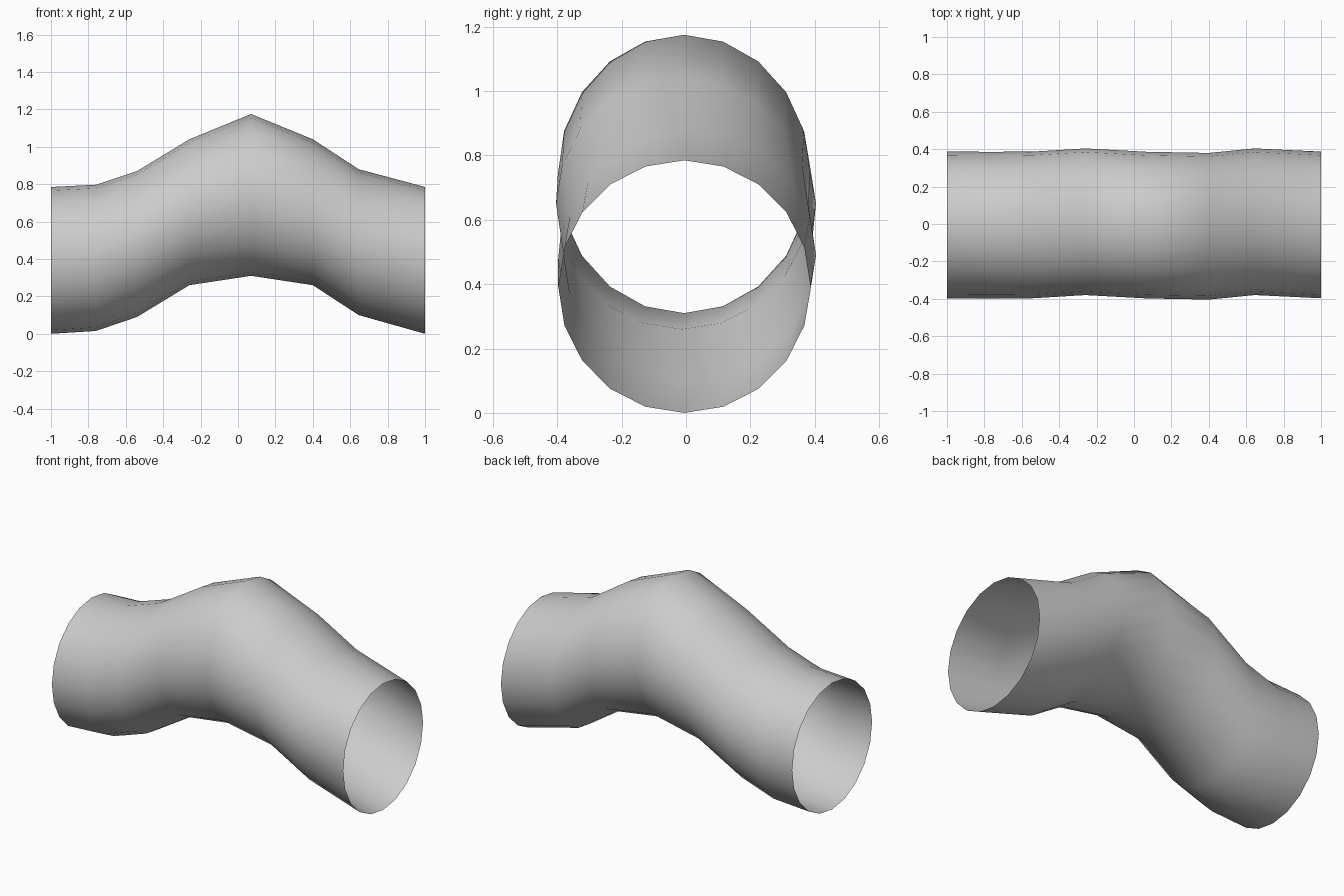
import bpy, bmesh
from math import sin, cos, tau

if "Cube" in bpy.data.objects:
    bpy.data.objects.remove(bpy.data.objects["Cube"])

SIDES = 20

# Cross-sections along the pipe: x, bottom z, top z, sideways centre
stations = [
    (-1.00, 0.00, 0.785, -0.005),
    (-0.76, 0.015, 0.797, -0.006),
    (-0.54, 0.09, 0.87, -0.005),
    (-0.26, 0.26, 1.04, 0.012),
    (0.07, 0.31, 1.175, -0.006),
    (0.40, 0.26, 1.04, -0.012),
    (0.645, 0.10, 0.88, 0.012),
    (1.00, 0.00, 0.785, -0.005),
]


def add_ring(bm, x, low, high, y):
    """One vertical oval loop of the pipe."""
    mid, half = (low + high) / 2, (high - low) / 2
    return [bm.verts.new((x, y + 0.392 * sin(tau * i / SIDES), mid + half * cos(tau * i / SIDES)))
            for i in range(SIDES)]


# Bent open-ended pipe: bridge neighbouring loops
bm = bmesh.new()
rings = [add_ring(bm, *s) for s in stations]
for a, b in zip(rings, rings[1:]):
    for i in range(SIDES):
        j = (i + 1) % SIDES
        bm.faces.new((a[i], b[i], b[j], a[j]))
bmesh.ops.recalc_face_normals(bm, faces=bm.faces)
# Make sure the open surface faces outward
bm.normal_update()
top = max(bm.faces, key=lambda f: f.calc_center_median().z)
if top.normal.z < 0:
    bmesh.ops.reverse_faces(bm, faces=bm.faces)
for f in bm.faces:
    f.smooth = True

mesh = bpy.data.meshes.new("bent_pipe")
bm.to_mesh(mesh)
bm.free()
pipe = bpy.data.objects.new("bent_pipe", mesh)
bpy.context.collection.objects.link(pipe)
